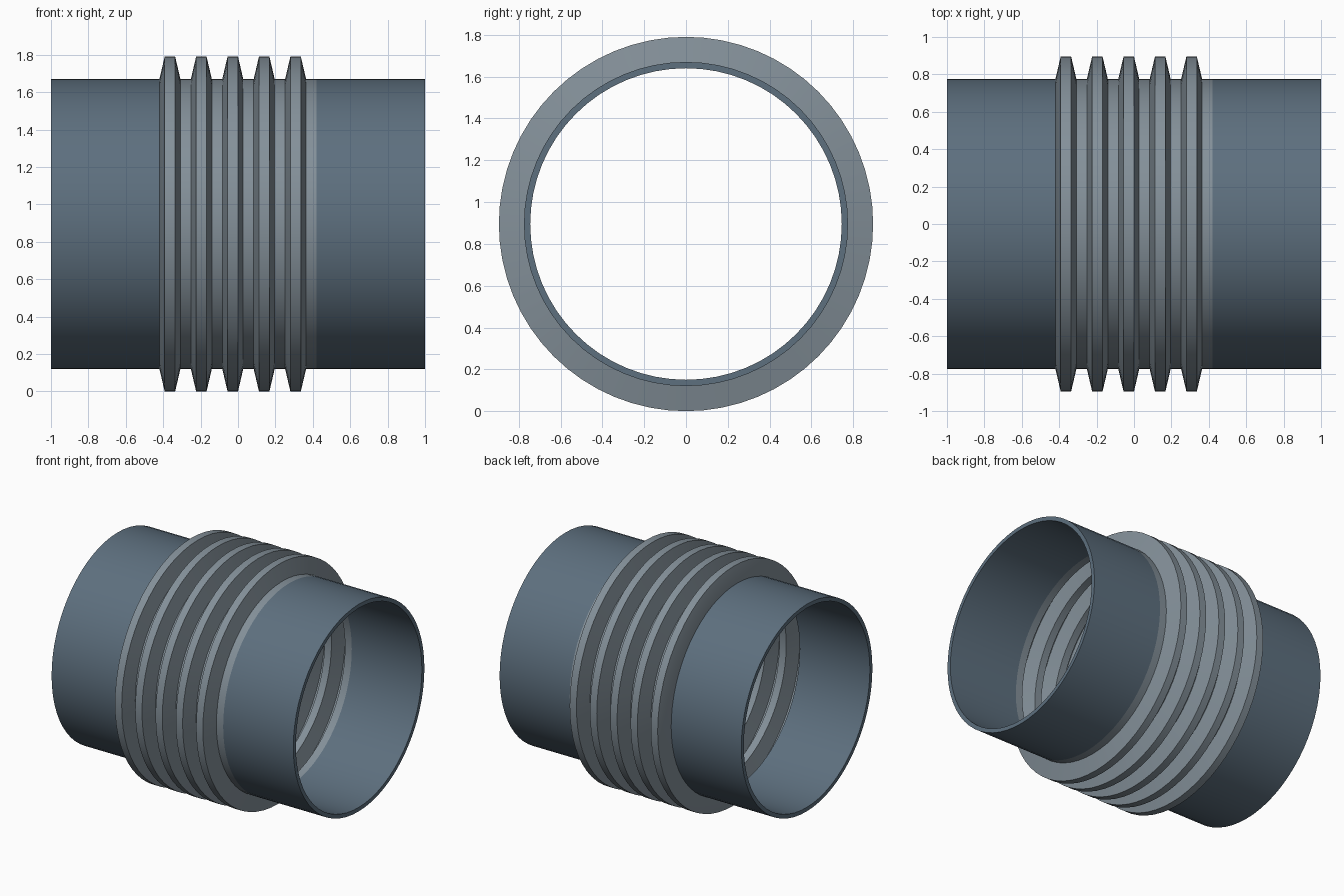
import bpy, math

if "Cube" in bpy.data.objects:
    bpy.data.objects.remove(bpy.data.objects["Cube"])

SIDES = 64
AXIS_Z = 0.895          # height of the pipe axis
R_OUT, R_IN, R_RIDGE = 0.775, 0.745, 0.895
HALF = 0.42             # half length of the bellows
WALL = R_OUT - R_IN
RIDGES = 5


def material(name, rgb):
    m = bpy.data.materials.new(name)
    m.diffuse_color = (*rgb, 1)
    m.use_nodes = True
    m.node_tree.nodes["Principled BSDF"].inputs["Base Color"].default_value = m.diffuse_color
    return m


def revolve(name, profile, mat):
    """Spin a closed (x, radius) profile around the x axis."""
    n = len(profile)
    verts, faces = [], []
    for i in range(SIDES):
        a = 2 * math.pi * i / SIDES
        verts += [(x, r * math.sin(a), AXIS_Z + r * math.cos(a)) for x, r in profile]
        j = (i + 1) % SIDES
        for k in range(n):
            l = (k + 1) % n
            faces.append((i * n + k, i * n + l, j * n + l, j * n + k))
    mesh = bpy.data.meshes.new(name)
    mesh.from_pydata(verts, [], faces)
    mesh.materials.append(mat)
    ob = bpy.data.objects.new(name, mesh)
    bpy.context.collection.objects.link(ob)
    # consistent outward normals, smooth round the axis, sharp at profile corners
    bpy.ops.object.select_all(action='DESELECT')
    ob.select_set(True)
    bpy.context.view_layer.objects.active = ob
    bpy.ops.object.mode_set(mode='EDIT')
    bpy.ops.mesh.select_all(action='SELECT')
    bpy.ops.mesh.normals_make_consistent(inside=False)
    bpy.ops.object.mode_set(mode='OBJECT')
    bpy.ops.object.shade_smooth_by_angle(angle=math.radians(30))
    return ob


pipe_mat = material("pipe_blue_grey", (0.11, 0.16, 0.21))
bellows_mat = material("bellows_grey", (0.23, 0.28, 0.32))

# Straight pipe ends
for name, x0, x1 in (("left_pipe", -1, -HALF), ("right_pipe", HALF, 1)):
    revolve(name, [(x0, R_IN), (x0, R_OUT), (x1, R_OUT), (x1, R_IN)], pipe_mat)

# Corrugated bellows: trapezoid ridges separated by flat valleys
pitch = 2 * HALF / RIDGES
outer = []
for i in range(RIDGES):
    x = -HALF + i * pitch
    outer += [(x, R_OUT), (x + pitch / 6, R_RIDGE),
              (x + pitch / 2, R_RIDGE), (x + pitch * 2 / 3, R_OUT)]
outer.append((HALF, R_OUT))
inner = [(x, r - WALL) for x, r in reversed(outer)]
revolve("bellows", outer + inner, bellows_mat)
